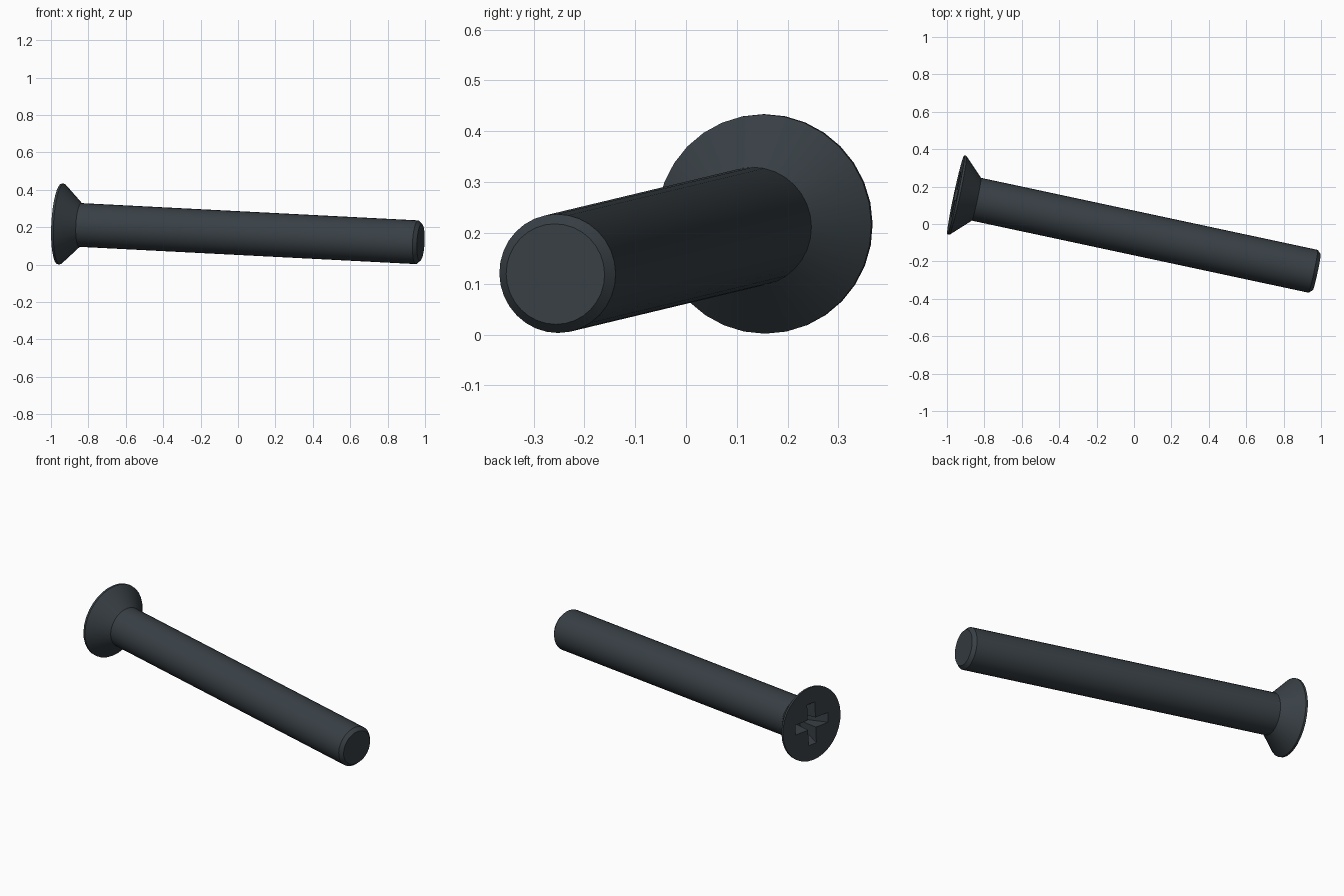
import bpy, bmesh, math
from mathutils import Vector, Matrix

old = bpy.data.objects.get("Cube")
if old:
    bpy.data.objects.remove(old, do_unlink=True)

# Dark steel colour
steel = bpy.data.materials.new("dark_steel")
steel.use_nodes = True
colour = (0.04, 0.051, 0.06, 1)
steel.diffuse_color = colour
steel.node_tree.nodes["Principled BSDF"].inputs["Base Color"].default_value = colour

# Frame of the tilted bolt: local z runs from the head face to the tip
head = Vector((-0.953, 0.156, 0.218))
tip = Vector((0.977, -0.257, 0.119))
length = (tip - head).length
axis = (tip - head).normalized()
side = Vector((0, 0, 1)).cross(axis).normalized()
frame = Matrix((side, axis.cross(side), axis)).transposed().to_4x4()
frame.translation = head


def loft(name, rings):
    """Skin a list of closed rings of points and cap both ends."""
    bm = bmesh.new()
    loops = [[bm.verts.new(p) for p in ring] for ring in rings]
    n = len(loops[0])
    for a, b in zip(loops, loops[1:]):
        for i in range(n):
            j = (i + 1) % n
            bm.faces.new((a[i], a[j], b[j], b[i]))
    bm.faces.new(loops[0][::-1])
    bm.faces.new(loops[-1])
    bmesh.ops.recalc_face_normals(bm, faces=bm.faces)
    mesh = bpy.data.meshes.new(name)
    bm.to_mesh(mesh)
    bm.free()
    mesh.materials.append(steel)
    obj = bpy.data.objects.new(name, mesh)
    obj.matrix_world = frame
    bpy.context.collection.objects.link(obj)
    return obj


def circle(r, z, sides=32):
    return [(r * math.cos(math.tau * i / sides), r * math.sin(math.tau * i / sides), z)
            for i in range(sides)]


def cross(reach, half, z):
    """Outline of a plus sign, one quarter repeated four times."""
    points = []
    for k in range(4):
        turn = Matrix.Rotation(k * math.pi / 2, 3, 'Z')
        points += [turn @ Vector(p) for p in
                   ((reach, -half, z), (reach, half, z), (half, half, z))]
    return points


# Countersunk head, shank and chamfered tip as one turned body
profile = [(0.216, 0), (0.216, 0.012), (0.117, 0.113),
           (0.117, length - 0.02), (0.099, length)]
bolt = loft("countersunk_bolt", [circle(r, z) for r, z in profile])

# Tapered cross-shaped driver recess
cutter = loft("recess_cutter", [cross(0.128, 0.031, -0.01), cross(0.122, 0.029, 0),
                                cross(0.05, 0.022, 0.12)])
cutter.hide_render = True
cut = bolt.modifiers.new("driver_recess", 'BOOLEAN')
cut.operation = 'DIFFERENCE'
cut.solver = 'EXACT'
cut.object = cutter

bpy.ops.object.select_all(action='DESELECT')
bpy.context.view_layer.objects.active = bolt
bolt.select_set(True)
bpy.ops.object.modifier_apply(modifier=cut.name)
bpy.data.objects.remove(cutter, do_unlink=True)
bpy.ops.object.shade_smooth_by_angle(angle=math.radians(30))
